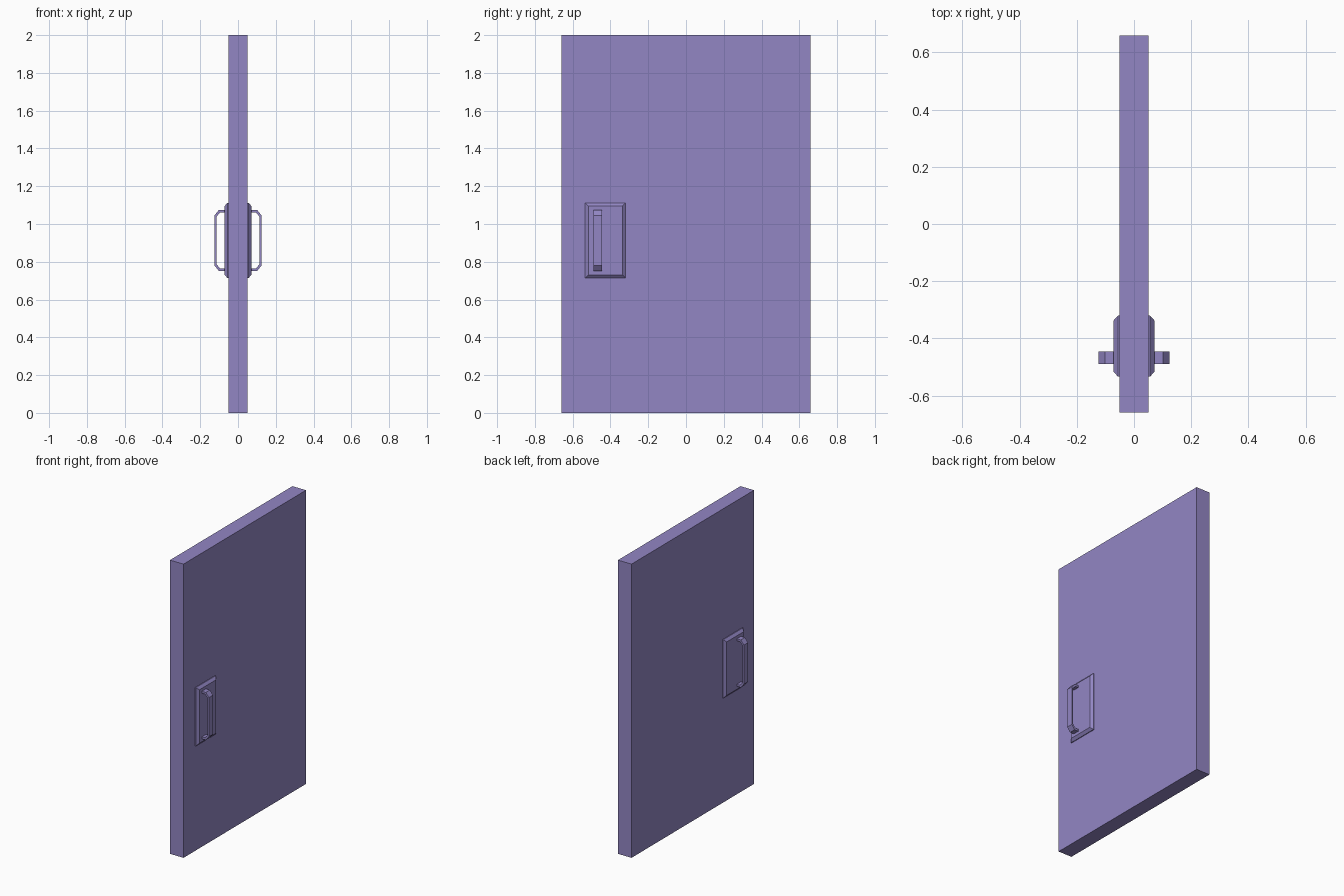
import bpy, bmesh

if "Cube" in bpy.data.objects:
    bpy.data.objects.remove(bpy.data.objects["Cube"])

def make_object(name, bm):
    bmesh.ops.recalc_face_normals(bm, faces=bm.faces)
    mesh = bpy.data.meshes.new(name)
    bm.to_mesh(mesh)
    bm.free()
    obj = bpy.data.objects.new(name, mesh)
    bpy.context.collection.objects.link(obj)
    return obj

def mirror_x(obj):
    mod = obj.modifiers.new("Mirror", 'MIRROR')
    mod.use_axis = (True, False, False)

# Door slab
bm = bmesh.new()
bmesh.ops.create_cube(bm, size=1)
bmesh.ops.scale(bm, vec=(0.102, 1.318, 2.0), verts=bm.verts)
bmesh.ops.translate(bm, vec=(0, 0, 1.0), verts=bm.verts)
make_object("door_panel", bm)

# Backing plate: straight rim, then a sloped edge up to the flat face
Y_MID, Z_MID = -0.427, 0.913
bm = bmesh.new()
rings = []
for x, hy, hz in [(0.045, 0.107, 0.199), (0.056, 0.107, 0.199), (0.071, 0.09, 0.182)]:
    rings.append([bm.verts.new((x, Y_MID + sy * hy, Z_MID + sz * hz))
                  for sy, sz in [(-1, -1), (1, -1), (1, 1), (-1, 1)]])
for a, b in zip(rings, rings[1:]):
    for i in range(4):
        j = (i + 1) % 4
        bm.faces.new((a[i], a[j], b[j], b[i]))
bm.faces.new(rings[0])
bm.faces.new(rings[-1])
mirror_x(make_object("handle_plate", bm))

# Pull handle: flat strip bent into a bracket with chamfered corners
outer = [(0.065, 0.162), (0.101, 0.162), (0.124, 0.133)]
inner = [(0.065, 0.148), (0.095, 0.148), (0.113, 0.127)]
outer += [(x, -z) for x, z in reversed(outer)]
inner += [(x, -z) for x, z in reversed(inner)]
bm = bmesh.new()
sections = []
for (ox, oz), (ix, iz) in zip(outer, inner):
    sections.append([bm.verts.new((x, y, Z_MID + z)) for x, y, z in
                     [(ox, -0.49, oz), (ox, -0.446, oz), (ix, -0.446, iz), (ix, -0.49, iz)]])
for a, b in zip(sections, sections[1:]):
    for i in range(4):
        j = (i + 1) % 4
        bm.faces.new((a[i], a[j], b[j], b[i]))
bm.faces.new(sections[0])
bm.faces.new(sections[-1])
mirror_x(make_object("pull_handle", bm))

# Colour
mat = bpy.data.materials.new("door_purple")
mat.diffuse_color = (0.29, 0.24, 0.55, 1)
mat.use_nodes = True
mat.node_tree.nodes["Principled BSDF"].inputs["Base Color"].default_value = mat.diffuse_color
for obj in bpy.context.collection.objects:
    obj.data.materials.append(mat)
